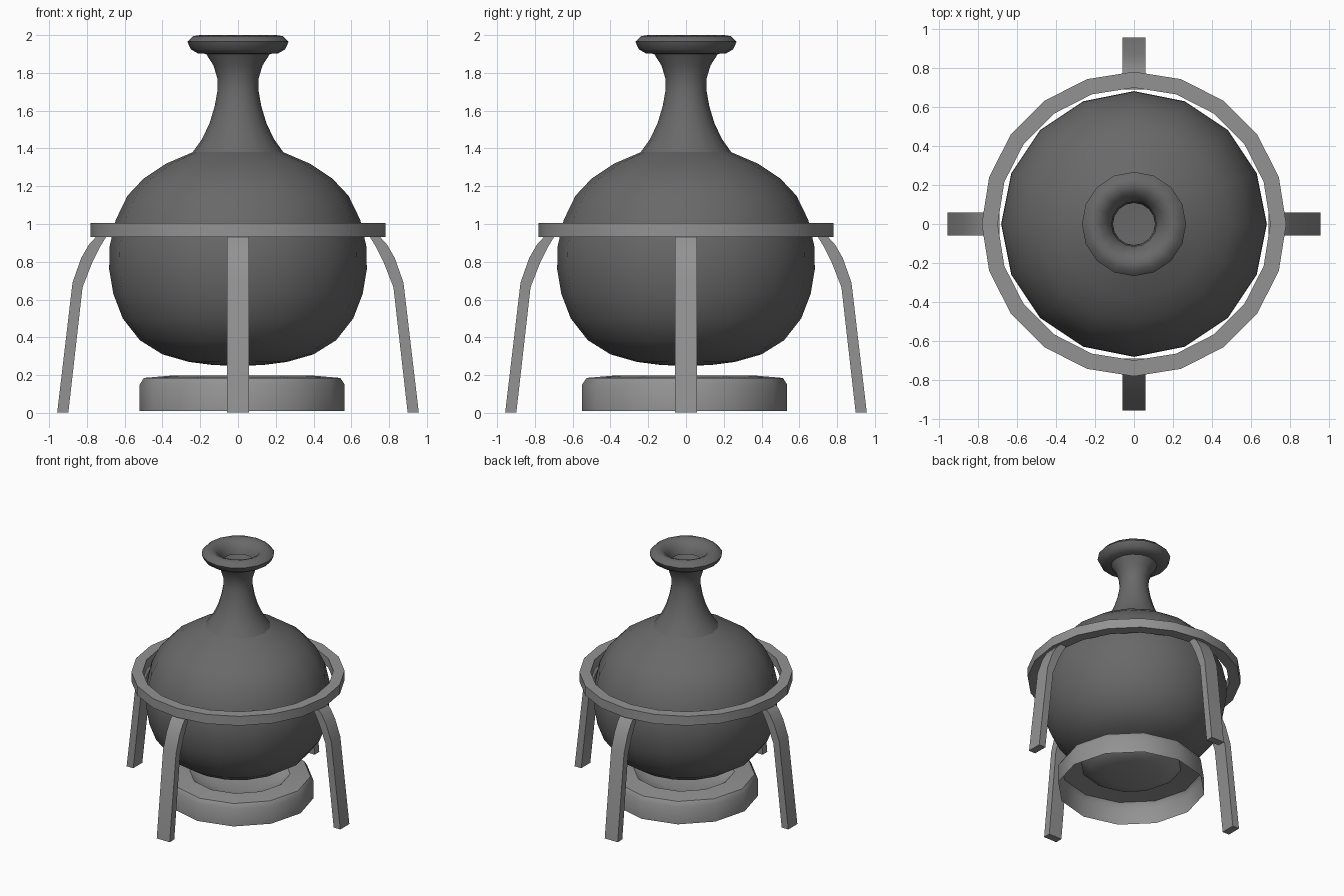
import bpy, bmesh, math
from mathutils import Vector, Matrix

cube = bpy.data.objects.get("Cube")
if cube:
    bpy.data.objects.remove(cube, do_unlink=True)


def make_material(name, value):
    mat = bpy.data.materials.new(name)
    mat.use_nodes = True
    color = (value, value, value, 1)
    mat.diffuse_color = color
    mat.node_tree.nodes["Principled BSDF"].inputs["Base Color"].default_value = color
    return mat


dark_grey = make_material("dark grey", 0.14)
mid_grey = make_material("mid grey", 0.29)


def finish(bm, name, mat, location=(0, 0, 0), angle=38):
    bmesh.ops.remove_doubles(bm, verts=bm.verts, dist=0.0005)
    bmesh.ops.recalc_face_normals(bm, faces=bm.faces)
    mesh = bpy.data.meshes.new(name)
    bm.to_mesh(mesh)
    bm.free()
    mesh.materials.append(mat)
    obj = bpy.data.objects.new(name, mesh)
    bpy.context.collection.objects.link(obj)
    obj.location = location
    bpy.ops.object.select_all(action='DESELECT')
    obj.select_set(True)
    bpy.context.view_layer.objects.active = obj
    bpy.ops.object.shade_smooth_by_angle(angle=math.radians(angle))
    return obj


def lathe(name, profile, sides, mat, closed=False, location=(0, 0, 0)):
    """Spin a (radius, height) profile around the vertical axis."""
    bm = bmesh.new()
    verts = [bm.verts.new((r, 0, z)) for r, z in profile]
    edges = [bm.edges.new(pair) for pair in zip(verts, verts[1:])]
    if closed:
        edges.append(bm.edges.new((verts[-1], verts[0])))
    bmesh.ops.spin(bm, geom=verts + edges, cent=(0, 0, 0), axis=(0, 0, 1),
                   angle=math.tau, steps=sides, use_merge=False)
    return finish(bm, name, mat, location)


# Round body with a flared neck
lathe("flask_body", [
    (0, 0.25), (0.13, 0.253), (0.26, 0.27), (0.40, 0.31), (0.52, 0.385),
    (0.61, 0.50), (0.66, 0.63), (0.682, 0.76), (0.68, 0.88), (0.648, 1.02),
    (0.585, 1.15), (0.50, 1.24), (0.38, 1.32), (0.24, 1.38)], 16, dark_grey)
lathe("flask_neck", [
    (0.24, 1.38), (0.19, 1.45), (0.15, 1.535), (0.123, 1.625),
    (0.108, 1.71), (0.109, 1.77), (0.13, 1.84), (0.175, 1.91)], 16, dark_grey)

# Rolled lip around the mouth
lathe("flask_lip", [
    (0.115, 1.90), (0.21, 1.902), (0.25, 1.925), (0.268, 1.965), (0.238, 1.995),
    (0.20, 2.0), (0.165, 1.985), (0.13, 1.945)], 16, dark_grey, closed=True)

# Ring of the stand
lathe("stand_ring", [(0.70, 0.93), (0.782, 0.93), (0.782, 1.005), (0.70, 1.005)],
      20, mid_grey, closed=True)

# Shallow dish under the flask, hollow below
lathe("base_dish", [
    (0.543, 0.01), (0.543, 0.15), (0.52, 0.185), (0.37, 0.198),
    (0.31, 0.155), (0.20, 0.13), (0, 0.12)], 12, mid_grey, location=(0.022, -0.007, 0))

# Four curved legs: outer and inner edges of one leg, given width and turned round
OUTER = [(0.74, 0.945), (0.79, 0.89), (0.83, 0.82), (0.876, 0.69), (0.957, 0.003)]
INNER = [(0.69, 0.945), (0.735, 0.87), (0.77, 0.80), (0.823, 0.665), (0.898, 0.003)]
HALF_WIDTH = 0.058


def make_leg(name, turn):
    bm = bmesh.new()
    rows = []
    for (ro, zo), (ri, zi) in zip(OUTER, INNER):
        rows.append([bm.verts.new(p) for p in (
            (ro, -HALF_WIDTH, zo), (ro, HALF_WIDTH, zo),
            (ri, HALF_WIDTH, zi), (ri, -HALF_WIDTH, zi))])
    for a, b in zip(rows, rows[1:]):
        for i in range(4):
            j = (i + 1) % 4
            bm.faces.new((a[i], a[j], b[j], b[i]))
    bm.faces.new(rows[0])
    bm.faces.new(rows[-1])
    bmesh.ops.rotate(bm, verts=bm.verts, cent=(0, 0, 0),
                     matrix=Matrix.Rotation(turn, 3, 'Z'))
    finish(bm, name, mid_grey)


for i, side in enumerate(("left", "back", "right", "front")):
    make_leg(side + "_leg", i * math.pi / 2)
